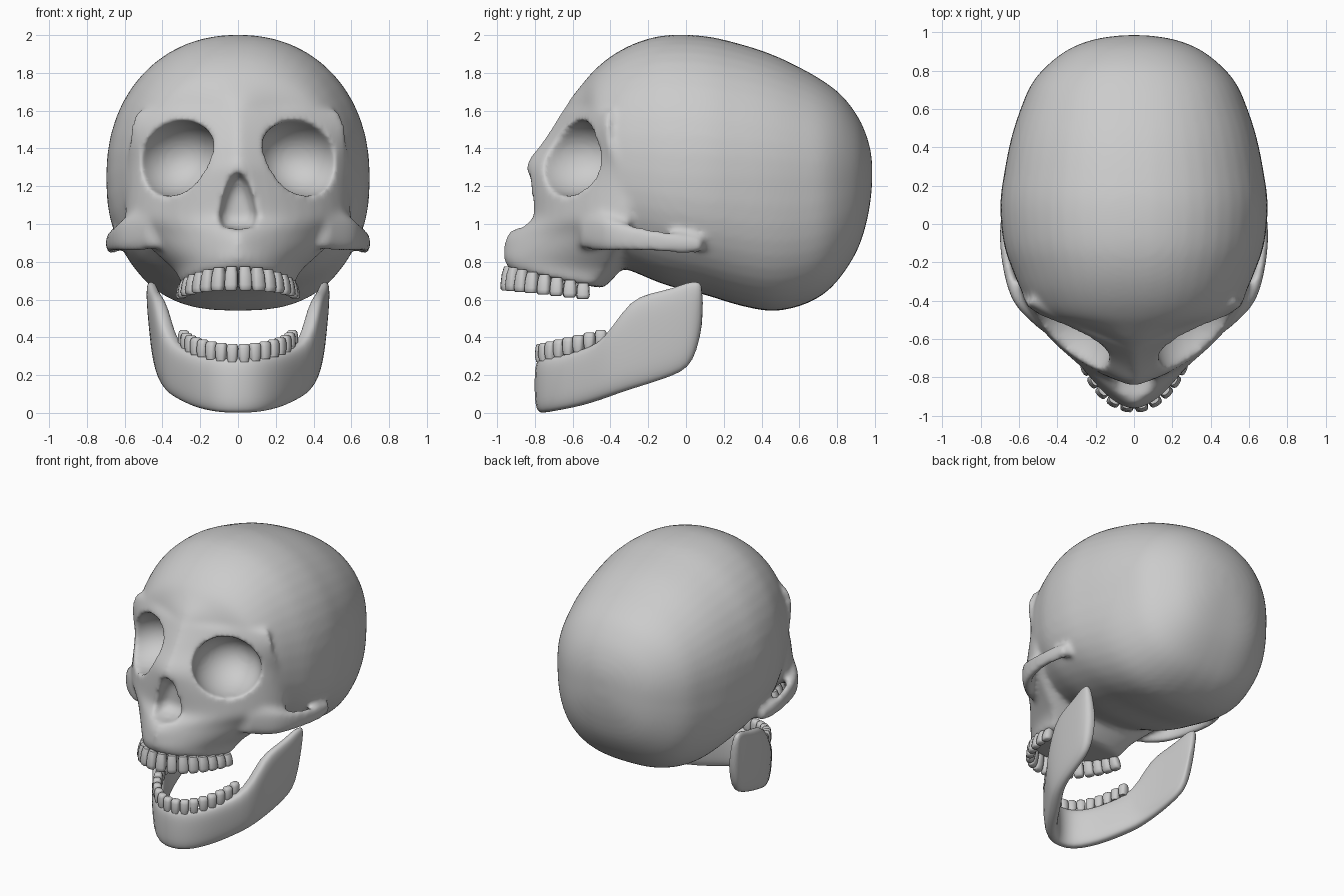
import bpy, bmesh, math
from mathutils import Vector, Matrix

cube = bpy.data.objects.get("Cube")
if cube:
    bpy.data.objects.remove(cube)

bone = bpy.data.materials.new("bone_grey")
bone.use_nodes = True
GREY = (0.6, 0.6, 0.6, 1)
bone.diffuse_color = GREY
bone.node_tree.nodes["Principled BSDF"].inputs["Base Color"].default_value = GREY


def make(name, bm):
    bmesh.ops.recalc_face_normals(bm, faces=bm.faces)
    mesh = bpy.data.meshes.new(name)
    bm.to_mesh(mesh)
    bm.free()
    mesh.materials.append(bone)
    ob = bpy.data.objects.new(name, mesh)
    bpy.context.collection.objects.link(ob)
    return ob


def add_loft(bm, rings):
    """Skin closed rings of equal point count and cap the ends."""
    rows = [[bm.verts.new(p) for p in ring] for ring in rings]
    n = len(rows[0])
    for a, b in zip(rows, rows[1:]):
        for i in range(n):
            j = (i + 1) % n
            bm.faces.new((a[i], a[j], b[j], b[i]))
    bm.faces.new(rows[0])
    bm.faces.new(rows[-1])


def spline(rows, steps=4):
    """Smoothly interpolate a list of station tuples."""
    out = []
    last = len(rows) - 1
    for i in range(last):
        four = [rows[min(max(k, 0), last)] for k in range(i - 1, i + 3)]
        for k in range(steps):
            t = k / steps
            out.append(tuple(b + t / 2 * (c - a + t * (2 * a - 5 * b + 4 * c - d + t * (3 * (b - c) + d - a)))
                             for a, b, c, d in zip(*four)))
    return out + [rows[-1]]


def oval(n, p):
    """Unit superellipse as (cos, sin) pairs."""
    out = []
    for i in range(n):
        a = 2 * math.pi * i / n
        c, s = math.cos(a), math.sin(a)
        out.append((math.copysign(abs(c) ** (2 / p), c), math.copysign(abs(s) ** (2 / p), s)))
    return out


def bake(ob):
    """Apply all modifiers."""
    dg = bpy.context.evaluated_depsgraph_get()
    mesh = bpy.data.meshes.new_from_object(ob.evaluated_get(dg))
    ob.modifiers.clear()
    ob.data = mesh


def fuse(ob, passes, voxel=0.016):
    """Merge overlapping volumes into one soft skin."""
    rm = ob.modifiers.new("fuse", "REMESH")
    rm.mode = "VOXEL"
    rm.voxel_size = voxel
    sm = ob.modifiers.new("soften", "SMOOTH")
    sm.factor = 0.5
    sm.iterations = passes
    bake(ob)


def smooth(ob, angle=60):
    bpy.ops.object.select_all(action="DESELECT")
    ob.select_set(True)
    bpy.context.view_layer.objects.active = ob
    bpy.ops.object.shade_smooth_by_angle(angle=math.radians(angle))


# Braincase: y, half width, bottom, widest height, top
CRANIUM = [
    (0.985, 0.06, 1.2, 1.26, 1.34), (0.965, 0.2, 1.05, 1.25, 1.44), (0.915, 0.335, 0.88, 1.25, 1.56),
    (0.83, 0.45, 0.735, 1.25, 1.675), (0.73, 0.535, 0.63, 1.25, 1.755), (0.6, 0.592, 0.565, 1.25, 1.83),
    (0.45, 0.64, 0.54, 1.25, 1.9), (0.28, 0.675, 0.57, 1.25, 1.955), (0.1, 0.698, 0.625, 1.25, 1.995),
    (-0.1, 0.68, 0.675, 1.26, 2.0), (-0.25, 0.63, 0.735, 1.28, 1.965), (-0.38, 0.57, 0.79, 1.3, 1.9),
    (-0.48, 0.485, 0.86, 1.32, 1.82), (-0.55, 0.3, 0.93, 1.35, 1.74), (-0.61, 0.16, 1.0, 1.36, 1.665),
    (-0.66, 0.07, 1.1, 1.35, 1.58)]
rings = []
for y, w, low, mid, top in spline(CRANIUM):
    ring = [(w * c, y, mid + s * (top - mid)) for c, s in oval(48, 2.15) if s >= 0]
    ring += [(w * c, y, mid + s * (mid - low)) for c, s in oval(48, 2.5 + 0.3 * y) if s < 0]
    rings.append(ring)
skull = bmesh.new()
add_loft(skull, rings)

# Face: height, front y, back y, half width, roundness, tilt
FACE = [
    (0.71, -0.935, -0.52, 0.3, 1.9, 0.2), (0.78, -0.965, -0.44, 0.335, 1.75, 0.12),
    (0.85, -0.965, -0.38, 0.43, 1.5, 0.04), (0.93, -0.955, -0.34, 0.54, 1.3, 0),
    (0.985, -0.905, -0.3, 0.59, 1.4, 0), (1.04, -0.835, -0.3, 0.6, 1.6, 0),
    (1.2, -0.84, -0.32, 0.59, 1.45, 0), (1.32, -0.845, -0.36, 0.585, 1.2, 0),
    (1.43, -0.765, -0.4, 0.585, 1.1, 0), (1.52, -0.705, -0.41, 0.58, 1.1, 0),
    (1.6, -0.655, -0.4, 0.55, 1.15, 0)]
rings = []
for z, front, back, w, p, tilt in spline(FACE, 3):
    ring = []
    for c, s in oval(48, p):
        y = back + s * (back - front if s < 0 else 0.08)
        ring.append((w * c, y, z - tilt * (y + 0.7)))
    rings.append(ring)
add_loft(skull, rings)

# Cheek arches: y, x, z, half thickness, half height
ARCH = [(-0.56, 0.42, 0.97, 0.06, 0.1), (-0.44, 0.555, 0.95, 0.05, 0.1),
        (-0.33, 0.627, 0.93, 0.033, 0.077), (-0.18, 0.665, 0.912, 0.027, 0.063),
        (-0.04, 0.675, 0.897, 0.027, 0.054), (0.09, 0.65, 0.89, 0.04, 0.043)]
for side in (-1, 1):
    add_loft(skull, [[(side * (x + a * c), y, z + b * s) for c, s in oval(16, 2.5)]
                     for y, x, z, a, b in spline(ARCH)])
skull = make("skull", skull)
fuse(skull, 5)

# Cutters for the eye sockets and nose opening
cutters = bmesh.new()
for side in (-1, 1):
    place = (Matrix.Translation((side * 0.33, -0.6, 1.35))
             @ Matrix.Rotation(side * math.radians(20), 4, "Z")
             @ Matrix.Rotation(side * math.radians(15), 4, "Y")
             @ Matrix.Diagonal((0.23, 0.27, 0.2, 1)))
    bmesh.ops.create_uvsphere(cutters, u_segments=32, v_segments=20, radius=1, matrix=place)
NOSE = [(0, 1.28), (0.05, 1.235), (0.085, 1.14), (0.107, 1.04), (0.085, 0.985), (0, 0.972)]
outline = NOSE + [(-x, z) for x, z in NOSE[-2:0:-1]]
add_loft(cutters, [[(x * k, y, 1.08 + (z - 1.08) * k) for x, z in outline]
                   for y, k in ((-1.05, 1.03), (-0.82, 1), (-0.76, 0.85), (-0.72, 0.5))])
cutters = make("socket_cutters", cutters)
cutters.hide_render = True
cut = skull.modifiers.new("sockets", "BOOLEAN")
cut.operation = "DIFFERENCE"
cut.solver = "EXACT"
cut.object = cutters
bake(skull)
bpy.data.objects.remove(cutters)
fuse(skull, 8)
smooth(skull, 80)

# Lower jaw: x, y, bottom, top, half thickness, from chin to joint
JAW = [(0, -0.765, 0.0, 0.29, 0.045), (0.09, -0.745, 0.0, 0.29, 0.046), (0.175, -0.665, 0.015, 0.3, 0.048),
       (0.245, -0.56, 0.035, 0.33, 0.05), (0.315, -0.45, 0.07, 0.37, 0.052),
       (0.36, -0.38, 0.095, 0.46, 0.052), (0.39, -0.29, 0.125, 0.6, 0.05),
       (0.41, -0.19, 0.155, 0.635, 0.047), (0.425, -0.07, 0.195, 0.66, 0.044),
       (0.435, 0.01, 0.235, 0.695, 0.04), (0.44, 0.055, 0.32, 0.695, 0.034), (0.445, 0.09, 0.48, 0.69, 0.022)]
stations = [(-x, *rest) for x, *rest in JAW[:0:-1]] + JAW
rings = []
for i, (x, y, low, high, t) in enumerate(stations):
    a, b = stations[max(i - 1, 0)], stations[min(i + 1, len(stations) - 1)]
    out = Vector((b[1] - a[1], a[0] - b[0])).normalized()
    lean = 0.022 * abs(x) / 0.44
    rings.append([(x + out.x * (t * c + lean * s), y + out.y * (t * c + lean * s * 0.3),
                   (low + high) / 2 + (high - low) / 2 * s) for c, s in oval(20, 3)])
jaw = bmesh.new()
add_loft(jaw, rings)
jaw = make("lower_jaw", jaw)
jaw.modifiers.new("round", "SUBSURF").levels = 1
bake(jaw)
smooth(jaw, 80)


def tooth_row(name, count, a, b, back, point, roots, tips, splay):
    """Rounded teeth spaced evenly around a pointed half-oval; roots and tips go front to back."""
    steps = 400
    path = [Vector((a * math.sin(t), back - b * abs(math.cos(t)) ** point))
            for t in (math.pi * (i / steps - 0.5) for i in range(steps + 1))]
    run = [0]
    for p, q in zip(path, path[1:]):
        run.append(run[-1] + (q - p).length)
    pitch = run[-1] / count
    bm = bmesh.new()
    for k in range(count):
        i = next(i for i, d in enumerate(run) if d >= (k + 0.5) * pitch)
        p = path[i]
        along = (path[min(i + 1, steps)] - path[max(i - 1, 0)]).normalized()
        out = Vector((along.y, -along.x))
        f = (p.y - back + b) / b
        z0, z1 = (v[0] + (v[1] - v[0]) * f for v in (roots, tips))
        rows = []
        for h, wide, deep in ((0, 0.38, 0.026), (0.3, 0.47, 0.032), (0.75, 0.5, 0.03),
                              (0.93, 0.45, 0.025), (1, 0.36, 0.016)):
            rows.append([(*(p + along * (c * wide * pitch) + out * (s * deep + splay * h)),
                          z0 + (z1 - z0) * h) for c, s in oval(12, 3)])
        add_loft(bm, rows)
    smooth(make(name, bm), 50)


tooth_row("upper_teeth", 16, 0.285, 0.43, -0.51, 1.08, (0.775, 0.68), (0.648, 0.6), 0.02)
tooth_row("lower_teeth", 16, 0.29, 0.35, -0.42, 1.25, (0.27, 0.36), (0.365, 0.445), 0)
